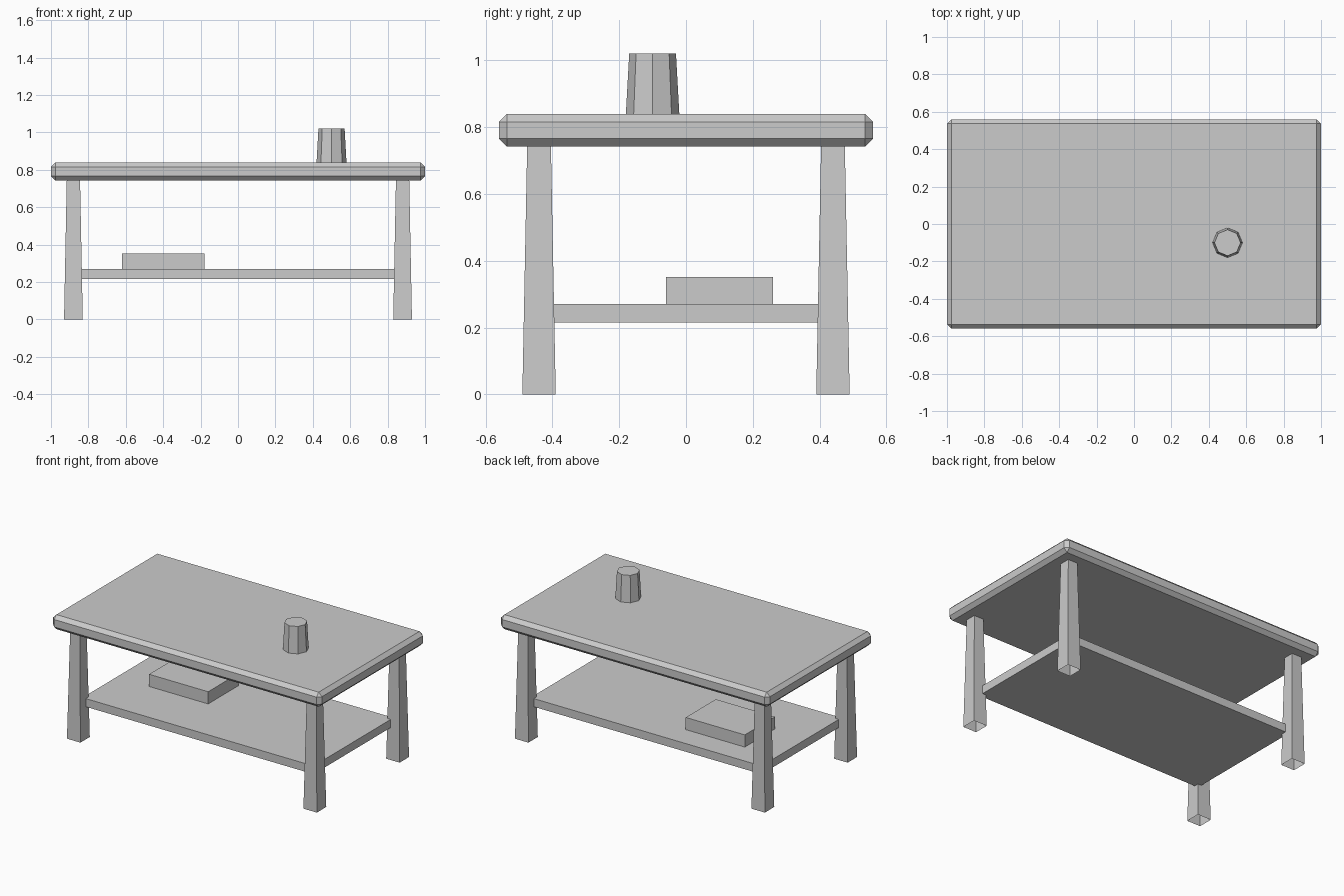
import bpy
from math import pi, sqrt

if "Cube" in bpy.data.objects:
    bpy.data.objects.remove(bpy.data.objects["Cube"])


def box(name, lo, hi):
    centre = [(a + b) / 2 for a, b in zip(lo, hi)]
    bpy.ops.mesh.primitive_cube_add(size=1, location=centre)
    ob = bpy.context.object
    ob.name = name
    ob.scale = [b - a for a, b in zip(lo, hi)]
    bpy.ops.object.transform_apply(location=False, rotation=False, scale=True)
    return ob


def taper(name, sides, r_low, r_high, x, y, z0, z1, turn=0, cap='NGON'):
    bpy.ops.mesh.primitive_cone_add(
        vertices=sides, radius1=r_low, radius2=r_high, depth=z1 - z0,
        end_fill_type=cap, location=(x, y, (z0 + z1) / 2), rotation=(0, 0, turn))
    bpy.context.object.name = name


# Table top with chamfered edges
top = box("table_top", (-1, -0.56, 0.742), (1, 0.56, 0.84))
bevel = top.modifiers.new("chamfer", 'BEVEL')
bevel.width = 0.024
bevel.segments = 1

# Four square tapered legs, open at the ends
for x, side in ((-0.88, "left"), (0.88, "right")):
    for y, end in ((-0.44, "front"), (0.44, "back")):
        taper(f"{end}_{side}_leg", 4, 0.05 * sqrt(2), 0.0355 * sqrt(2),
              x, y, 0, 0.745, pi / 4, 'NOTHING')

# Lower shelf notched into the legs
box("shelf", (-0.86, -0.425, 0.215), (0.86, 0.425, 0.27))

# Book lying on the shelf
box("book", (-0.62, -0.06, 0.27), (-0.18, 0.26, 0.352))

# Eight-sided cup on the table
taper("cup", 8, 0.08, 0.07, 0.5, -0.1, 0.84, 1.02)
